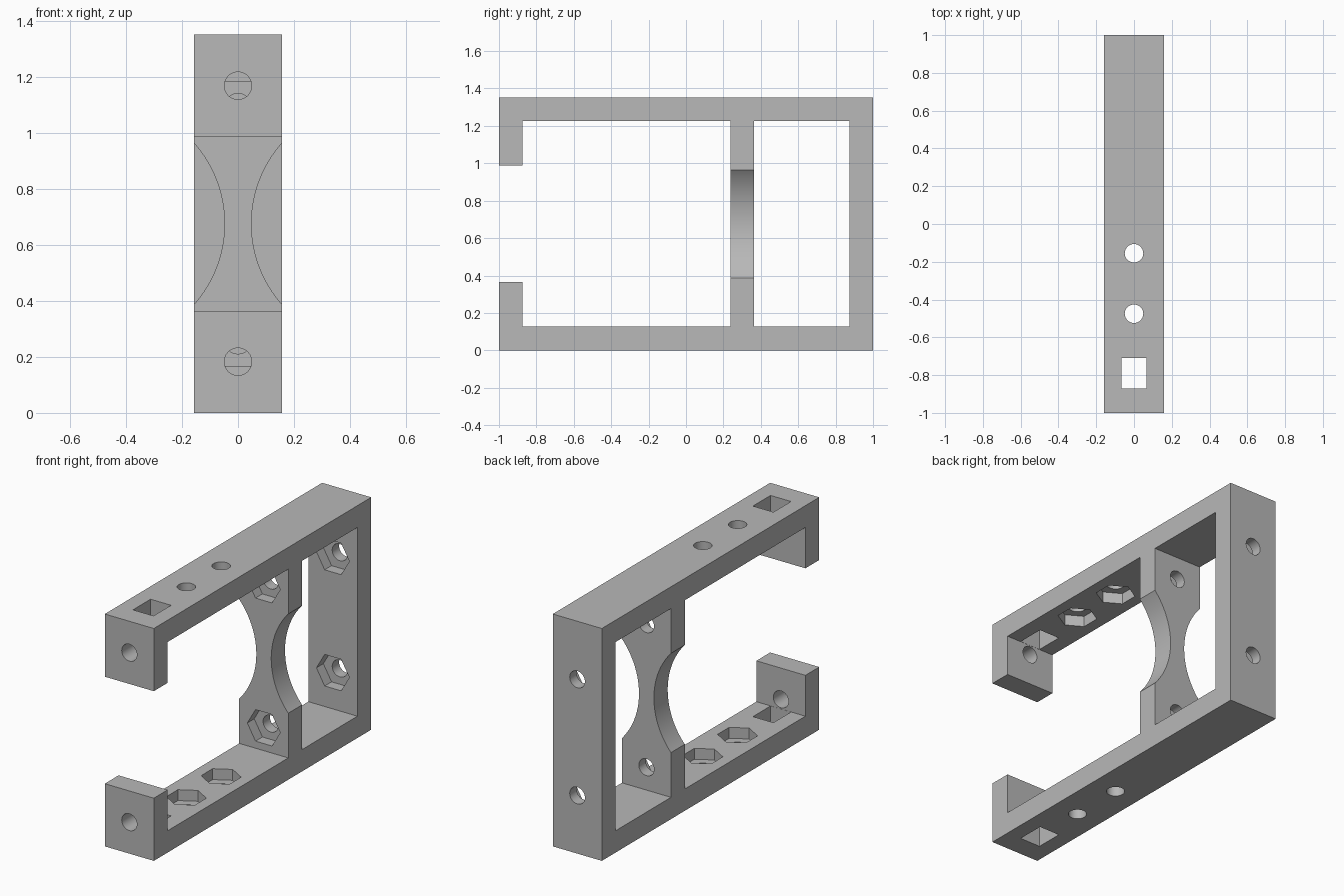
import bpy
import bmesh
from math import pi, radians
from mathutils import Matrix, Vector

cube = bpy.data.objects.get("Cube")
if cube:
    bpy.data.objects.remove(cube, do_unlink=True)

W, H, T = 0.158, 1.353, 0.127      # half width, height, wall thickness
MID = H / 2
HOLE_R, NUT_R = 0.049, 0.106
DIV_Y = (0.237, 0.364)             # divider front and back

grey = bpy.data.materials.new("light grey")
grey.use_nodes = True
colour = (0.48, 0.48, 0.48, 1)
grey.diffuse_color = colour
grey.node_tree.nodes["Principled BSDF"].inputs["Base Color"].default_value = colour


def make_object(name, bm):
    mesh = bpy.data.meshes.new(name)
    bm.to_mesh(mesh)
    bm.free()
    mesh.materials.append(grey)
    obj = bpy.data.objects.new(name, mesh)
    bpy.context.scene.collection.objects.link(obj)
    return obj


def box(name, xs, ys, zs):
    bm = bmesh.new()
    size = [b - a for a, b in (xs, ys, zs)]
    centre = Vector([(a + b) / 2 for a, b in (xs, ys, zs)])
    bmesh.ops.create_cube(bm, size=1, matrix=Matrix.Translation(centre) @ Matrix.Diagonal((*size, 1)))
    return make_object(name, bm)


def prism(name, start, end, radius, sides):
    """Cylinder or hexagon running along y or z between two points."""
    start, end = Vector(start), Vector(end)
    turn = Matrix.Identity(4)
    if abs(end.y - start.y) > 0:
        turn = Matrix.Rotation(pi / 2, 4, 'X') @ Matrix.Rotation(pi / 2, 4, 'Z')
    bm = bmesh.new()
    bmesh.ops.create_cone(bm, cap_ends=True, segments=sides, radius1=radius, radius2=radius,
                          depth=(end - start).length,
                          matrix=Matrix.Translation((start + end) / 2) @ turn)
    return make_object(name, bm)


def cut(target, cutter):
    mod = target.modifiers.new("cut", 'BOOLEAN')
    mod.operation = 'DIFFERENCE'
    mod.solver = 'EXACT'
    mod.object = cutter
    bpy.context.view_layer.objects.active = target
    bpy.ops.object.modifier_apply(modifier=mod.name)
    bpy.data.objects.remove(cutter, do_unlink=True)


# Outer block, hollowed into a front bay, a back bay and a front opening
frame = box("bracket_frame", (-W, W), (-1, 1), (0, H))
wide = (-0.3, 0.3)
cut(frame, box("front_bay", wide, (T - 1, DIV_Y[0]), (T, H - T)))
cut(frame, box("back_bay", wide, (DIV_Y[1], 1 - T), (T, H - T)))
cut(frame, box("front_opening", wide, (-1.1, -0.8), (0.365, H - 0.365)))

# Round scallops on both sides of the divider
for side in (-1, 1):
    x = side * 0.483
    cut(frame, prism("scallop", (x, 0.15, MID), (x, 0.45, MID), 0.435, 128))


def y_hole(z, y0, y1):
    cut(frame, prism("hole", (0, y0, z), (0, y1, z), HOLE_R, 40))


def y_nut(z, y0, y1):
    cut(frame, prism("nut_pocket", (0, y0, z), (0, y1, z), NUT_R, 6))


# Bolt holes and nut pockets, mirrored top to bottom
for flip in (False, True):
    def m(z):
        return H - z if flip else z

    y_hole(m(0.183), -1.1, -0.8)
    y_hole(m(0.26), 0.15, 0.45)
    y_nut(m(0.26), 0.15, sum(DIV_Y) / 2)
    y_hole(m(H / 4), 0.8, 1.1)
    y_nut(m(H / 4), 0.8, 1 - T / 2)
    for y in (-0.155, -0.475):
        cut(frame, prism("hole", (0, y, m(-0.1)), (0, y, m(0.2)), HOLE_R, 40))
        cut(frame, prism("nut_pocket", (0, y, m(T / 2)), (0, y, m(0.2)), NUT_R, 6))
    cut(frame, box("square_slot", (-0.066, 0.066), (-0.872, -0.71), sorted((m(-0.1), m(0.2)))))

# One colour everywhere, smooth curves with crisp edges
frame.data.materials.clear()
frame.data.materials.append(grey)
for poly in frame.data.polygons:
    poly.material_index = 0
for obj in bpy.context.selected_objects:
    obj.select_set(False)
frame.select_set(True)
bpy.context.view_layer.objects.active = frame
bpy.ops.object.shade_smooth_by_angle(angle=radians(30))
